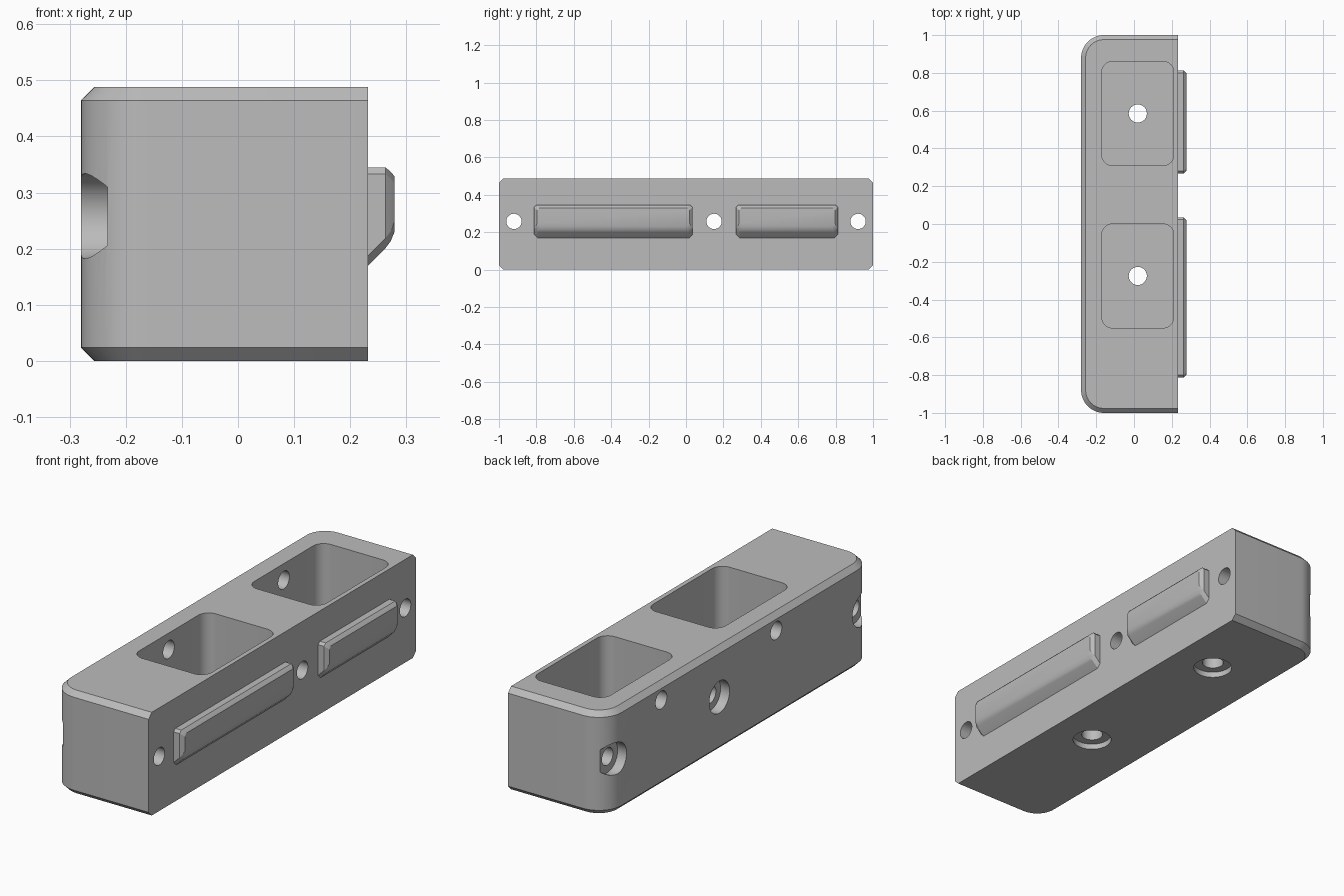
import bpy, bmesh, math
from mathutils import Vector, Matrix

if "Cube" in bpy.data.objects:
    bpy.data.objects.remove(bpy.data.objects["Cube"], do_unlink=True)

grey = bpy.data.materials.new("plain grey")
grey.use_nodes = True
COLOUR = (0.5, 0.5, 0.5, 1)
grey.diffuse_color = COLOUR
grey.node_tree.nodes["Principled BSDF"].inputs["Base Color"].default_value = COLOUR


def add_object(name, bm):
    bmesh.ops.recalc_face_normals(bm, faces=bm.faces[:])
    mesh = bpy.data.meshes.new(name)
    bm.to_mesh(mesh)
    bm.free()
    mesh.materials.append(grey)
    obj = bpy.data.objects.new(name, mesh)
    bpy.context.collection.objects.link(obj)
    return obj


def loft(name, rings):
    """Skin matching closed rings of points and cap both ends."""
    bm = bmesh.new()
    loops = [[bm.verts.new(p) for p in ring] for ring in rings]
    n = len(loops[0])
    for a, b in zip(loops, loops[1:]):
        for i in range(n):
            j = (i + 1) % n
            bm.faces.new((a[i], a[j], b[j], b[i]))
    bm.faces.new(loops[0])
    bm.faces.new(loops[-1])
    return add_object(name, bm)


def arc(cx, cy, r, start, steps=12):
    angles = [math.radians(start + 90 * i / steps) for i in range(steps + 1)]
    return [(cx + r * math.cos(a), cy + r * math.sin(a)) for a in angles]


def activate(obj):
    bpy.ops.object.select_all(action="DESELECT")
    obj.select_set(True)
    bpy.context.view_layer.objects.active = obj


def cut(target, cutter):
    mod = target.modifiers.new("cut", "BOOLEAN")
    mod.operation = "DIFFERENCE"
    mod.solver = "EXACT"
    mod.object = cutter
    activate(target)
    bpy.ops.object.modifier_apply(modifier=mod.name)
    bpy.data.objects.remove(cutter, do_unlink=True)


def drill(target, start, end, radius):
    """Cut a round hole between two points."""
    a, b = Vector(start), Vector(end)
    turn = (b - a).to_track_quat("Z", "Y").to_matrix().to_4x4()
    bm = bmesh.new()
    bmesh.ops.create_cone(bm, cap_ends=True, segments=40, radius1=radius, radius2=radius,
                          depth=(b - a).length, matrix=Matrix.Translation((a + b) / 2) @ turn)
    cut(target, add_object("hole_cutter", bm))


# Main block: rounded on the -x corners, chamfered top and bottom, flat on +x
LEFT, RIGHT, HEIGHT = -0.28, 0.232, 0.488
CHAMFER, CORNER = 0.024, 0.12


def block_ring(z, inset):
    r, cx, cy = CORNER - inset, LEFT + CORNER, 1 - CORNER
    outline = [(RIGHT, 1 - inset)] + arc(cx, cy, r, 90) + arc(cx, -cy, r, 180) + [(RIGHT, inset - 1)]
    return [(x, y, z) for x, y in outline]


block = loft("block_body", [block_ring(0, CHAMFER), block_ring(CHAMFER, 0),
                            block_ring(HEIGHT - CHAMFER, 0), block_ring(HEIGHT, CHAMFER)])

# Two open pockets, each with a vent in the wall and a counterbored floor hole
FLOOR = 0.08
for y in (0.585, -0.275):
    r, hx, hy, cx = 0.055, 0.19 - 0.055, 0.275 - 0.055, 0.02
    outline = (arc(cx + hx, y + hy, r, 0) + arc(cx - hx, y + hy, r, 90)
               + arc(cx - hx, y - hy, r, 180) + arc(cx + hx, y - hy, r, 270))
    cut(block, loft("pocket_cutter", [[(px, py, z) for px, py in outline] for z in (FLOOR, 0.6)]))
    drill(block, (cx, y, -0.1), (cx, y, 0.2), 0.048)
    drill(block, (cx, y, -0.1), (cx, y, 0.027), 0.087)
    drill(block, (-0.4, y, 0.41), (-0.1, y, 0.41), 0.042)

# Three cross holes, counterbored on the -x side
for y in (-0.92, 0.15, 0.92):
    drill(block, (-0.4, y, 0.258), (0.4, y, 0.258), 0.041)
    drill(block, (-0.4, y, 0.258), (-0.233, y, 0.258), 0.076)


# Raised ribs on the +x face, sloped underneath
def rib_ring(x, y0, y1, z0, z1):
    c, d = 0.012, 0.018
    half = [(y1 - c, z1), (y1, z1 - c), (y1, z0 + d), (y1 - d, z0)]
    mirrored = [(y0 + y1 - y, z) for y, z in reversed(half)]
    return [(x, y, z) for y, z in half + mirrored]


ribs = []
for name, y0, y1 in (("long_rib", -0.812, 0.035), ("short_rib", 0.268, 0.812)):
    e = 0.016
    ribs.append(loft(name, [rib_ring(RIGHT - 0.005, y0, y1, 0.17, 0.345),
                            rib_ring(RIGHT, y0, y1, 0.17, 0.345),
                            rib_ring(0.263, y0, y1, 0.201, 0.345),
                            rib_ring(0.272, y0 + e / 2, y1 - e / 2, 0.213, 0.337),
                            rib_ring(0.279, y0 + e, y1 - e, 0.23, 0.329)]))

for obj in [block] + ribs:
    activate(obj)
    bpy.ops.object.shade_smooth_by_angle(angle=math.radians(25))
